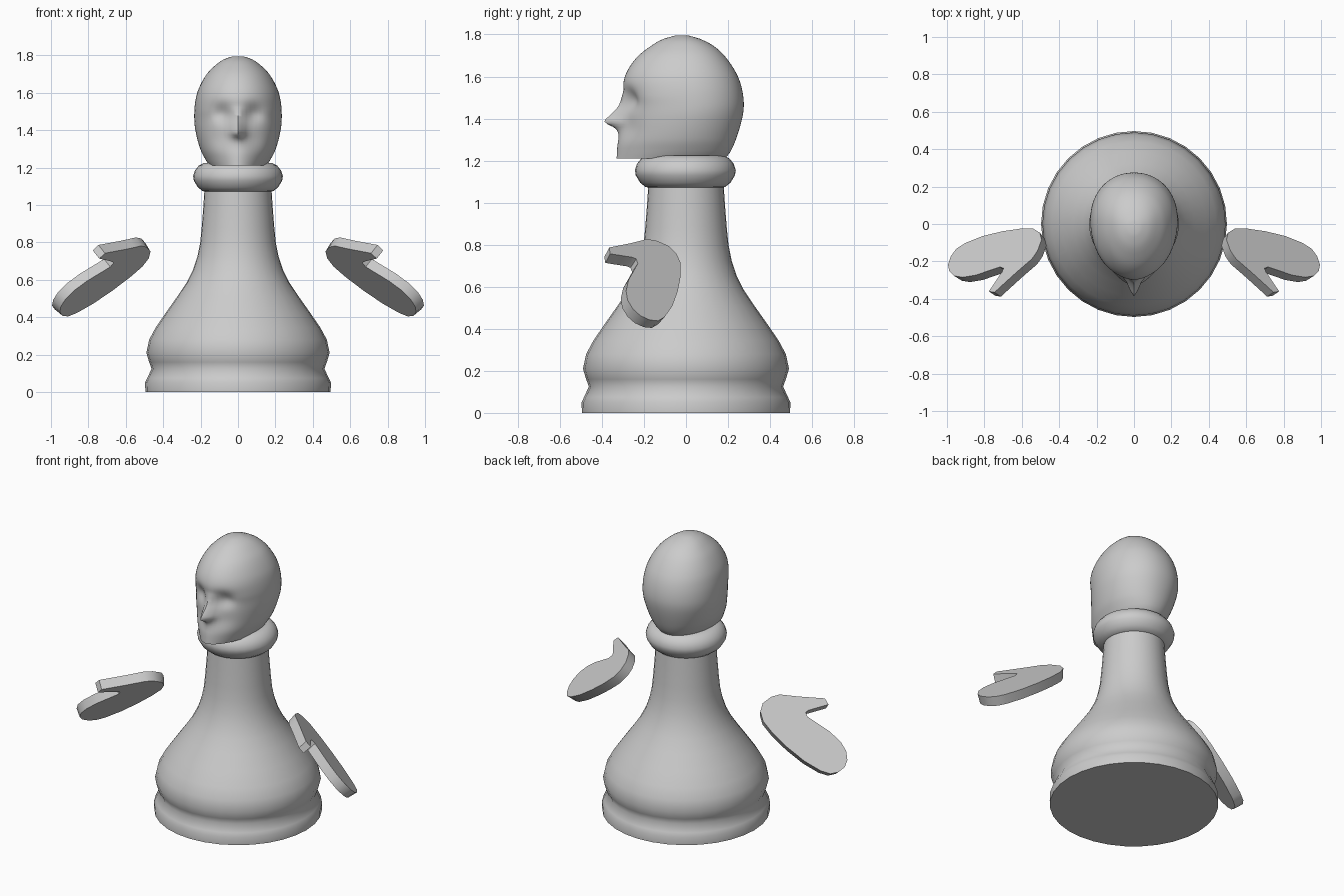
import bpy, bmesh, math
from mathutils import Vector

if "Cube" in bpy.data.objects:
    bpy.data.objects.remove(bpy.data.objects["Cube"])


def finish(name, verts, faces, angle):
    me = bpy.data.meshes.new(name)
    bm = bmesh.new()
    vs = [bm.verts.new(v) for v in verts]
    for f in faces:
        bm.faces.new([vs[i] for i in f])
    bmesh.ops.recalc_face_normals(bm, faces=bm.faces)
    bm.to_mesh(me)
    bm.free()
    ob = bpy.data.objects.new(name, me)
    bpy.context.collection.objects.link(ob)
    bpy.ops.object.select_all(action='DESELECT')
    ob.select_set(True)
    bpy.context.view_layer.objects.active = ob
    bpy.ops.object.shade_smooth_by_angle(angle=math.radians(angle))
    return ob


def loft(name, rings, angle):
    n = len(rings[0])
    verts = [p for r in rings for p in r]
    faces = [(i * n + j, i * n + (j + 1) % n, (i + 1) * n + (j + 1) % n, (i + 1) * n + j)
             for i in range(len(rings) - 1) for j in range(n)]
    faces += [tuple(range(n))[::-1], tuple(range(len(verts) - n, len(verts)))]
    return finish(name, verts, faces, angle)


def sample(table, z):
    # smooth (cubic) interpolation through a short (z, value) table
    if z <= table[0][0]:
        return table[0][1]
    if z >= table[-1][0]:
        return table[-1][1]
    k = max(i for i in range(len(table) - 1) if table[i][0] <= z)

    def slope(i):
        a, b = table[max(i - 1, 0)], table[min(i + 1, len(table) - 1)]
        return (b[1] - a[1]) / (b[0] - a[0])
    (z0, a), (z1, b) = table[k], table[k + 1]
    h = z1 - z0
    t = (z - z0) / h
    return ((2*t**3 - 3*t*t + 1) * a + (t**3 - 2*t*t + t) * h * slope(k)
            + (3*t*t - 2*t**3) * b + (t**3 - t*t) * h * slope(k + 1))


def lathe(name, profile, angle, y=0.0, sides=32):
    rings = [[(r * math.cos(2*math.pi*j/sides), y + r * math.sin(2*math.pi*j/sides), z)
              for j in range(sides)] for r, z in profile]
    return loft(name, rings, angle)


# Turned pawn body
lathe("body", [(.495, 0), (.497, .05), (.485, .075), (.462, .125), (.475, .16), (.49, .21),
               (.475, .28), (.44, .345), (.385, .425), (.325, .51), (.275, .585), (.24, .655),
               (.217, .725), (.202, .8), (.194, .88), (.186, .98), (.178, 1.1)], 50)

# Round collar
lathe("collar", [(.17, 1.07), (.19, 1.075), (.215, 1.095), (.236, 1.13), (.24, 1.155),
                 (.23, 1.185), (.21, 1.21), (.18, 1.225)], 60, y=-.003)

# Head: stacked sections with nose and eye hollows
front = [(1.21, .33), (1.28, .325), (1.36, .308), (1.45, .293), (1.52, .298), (1.58, .296),
         (1.64, .272), (1.7, .225), (1.75, .16), (1.78, .105), (1.795, .05)]
back = [(1.21, .185), (1.24, .21), (1.3, .237), (1.4, .267), (1.47, .275), (1.55, .264),
        (1.62, .237), (1.7, .182), (1.75, .125), (1.78, .065), (1.795, .012)]
width = [(1.21, .152), (1.24, .172), (1.3, .202), (1.4, .228), (1.47, .234), (1.55, .229),
         (1.62, .211), (1.7, .167), (1.75, .118), (1.78, .074), (1.795, .028)]
nose = [(1.3, .0), (1.33, .008), (1.355, .03), (1.385, .085), (1.42, .06), (1.46, .03), (1.53, .0)]


def bell(d, s):
    return math.exp(-(d / s) ** 2)


def head_ring(z, n=64):
    f, b, w = sample(front, z), sample(back, z), sample(width, z)
    mid = (b - f) / 2 + .03 * min(1, w / .2)
    jaw = min(1, max(0, (1.5 - z) / .25))
    ring = []
    for j in range(n):
        t = 2 * math.pi * j / n
        c, s = math.cos(t), math.sin(t)
        e = 1.0 + .12 * jaw if c < 0 else .95
        x = w * math.copysign(abs(s) ** e, s)
        y = mid + (c ** .95 * (b - mid) if c >= 0 else -abs(c) ** e * (f + mid))
        if c < 0:
            y -= sample(nose, z) * bell(x, .032)
            y += .035 * bell(abs(x) - .085, .05) * bell(z - 1.49, .05)
            y += .012 * bell(abs(x) - .09, .05) * bell(z - 1.36, .06)
        ring.append((x, y, z))
    return ring


levels = [1.21 + .0125 * i for i in range(42)] + [1.735, 1.75, 1.765, 1.78, 1.79, 1.795]
loft("head", [head_ring(z) for z in levels], 60)

# Floating mitten hands: flat slab in a tilted plane, mirrored
outline = [(-.29, -.06), (-.31, -.01), (-.295, .055), (-.265, .1), (-.225, .127), (-.17, .165),
           (-.045, .258), (-.005, .243), (-.075, .135), (-.08, .115), (-.055, .1), (.02, .107),
           (.1, .115), (.19, .108), (.25, .085), (.29, .045), (.305, 0), (.295, -.05),
           (.265, -.09), (.21, -.113), (.1, -.13), (-.03, -.13), (-.15, -.118), (-.24, -.097)]
along = Vector((.81, -.2, -.55)).normalized()
normal = Vector((.57, .49, .66)).normalized()
across = along.cross(normal)
centre = Vector((.73, -.17, .61))


for name, side in (("hand_right", -1), ("hand_left", 1)):
    rings = []
    for h, k in ((-.03, .97), (.03, 1.0)):
        ring = []
        for u, v in outline:
            p = centre + along * u * k + across * v * k + normal * h
            ring.append((p.x * side, p.y, p.z))
        rings.append(ring)
    loft(name, rings, 35)
